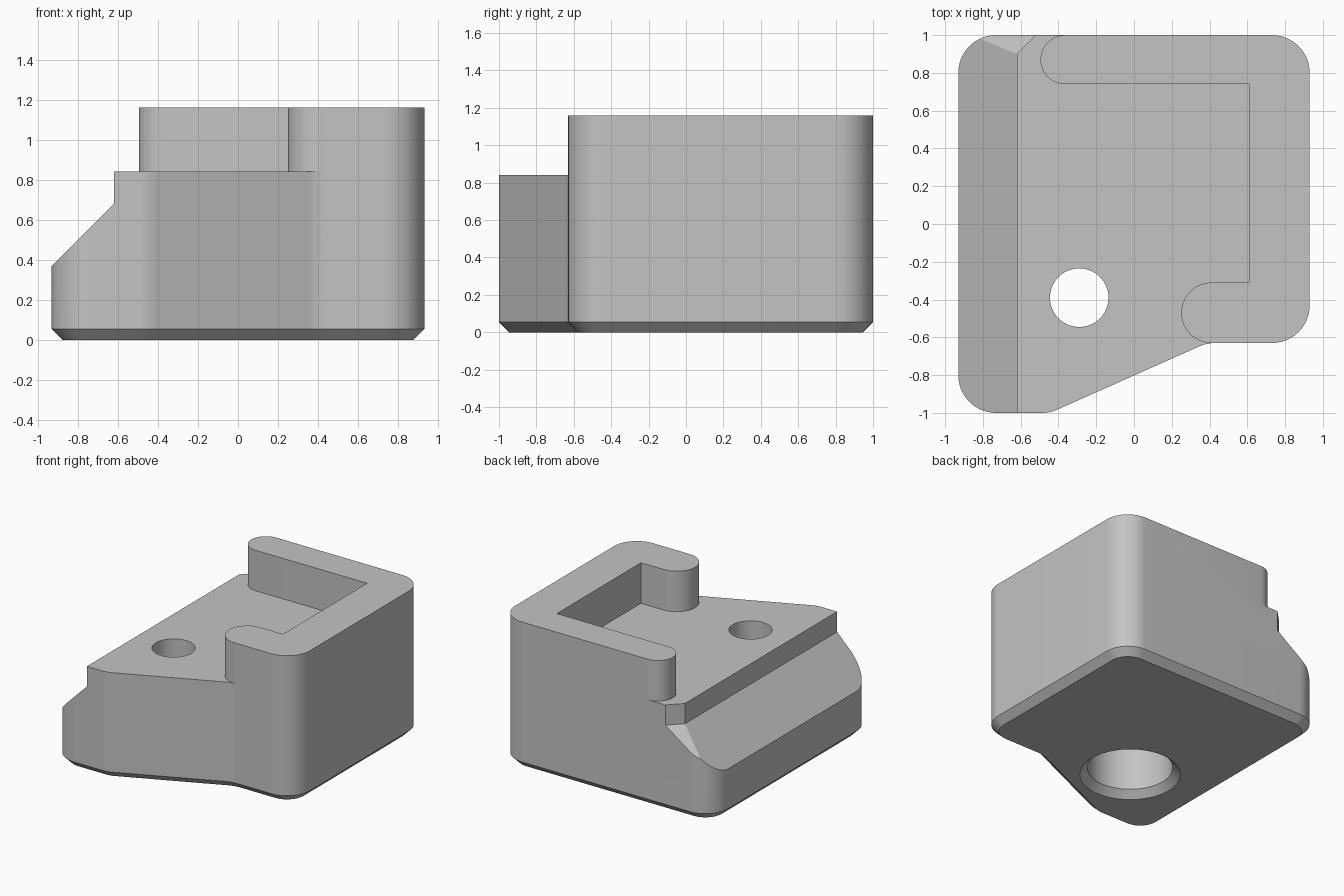
import bpy, bmesh, math
from mathutils import Vector

if "Cube" in bpy.data.objects:
    bpy.data.objects.remove(bpy.data.objects["Cube"])

grey = bpy.data.materials.new("light grey plastic")
grey.use_nodes = True
grey.diffuse_color = (0.55, 0.55, 0.55, 1)
grey.node_tree.nodes["Principled BSDF"].inputs["Base Color"].default_value = grey.diffuse_color


def arc(cx, cy, r, start, end, n=24):
    angles = [math.radians(start + (end - start) * i / n) for i in range(n + 1)]
    return [(cx + r * math.cos(a), cy + r * math.sin(a)) for a in angles]


def fillet(corners, r, step=5):
    """Round every corner of a polygon with a tangent arc."""
    out = []
    for i, c in enumerate(corners):
        p = Vector(c)
        a = (Vector(corners[i - 1]) - p).normalized()
        b = (Vector(corners[(i + 1) % len(corners)]) - p).normalized()
        half = a.angle(b) / 2
        mid = p + (a + b).normalized() * r / math.sin(half)
        start = p + a * r / math.tan(half) - mid
        end = p + b * r / math.tan(half) - mid
        n = max(4, round(math.degrees(start.angle(end)) / step))
        a0 = math.atan2(start.y, start.x)
        turn = math.atan2(start.x * end.y - start.y * end.x, start.dot(end))
        out += [(mid.x + r * math.cos(a0 + turn * k / n),
                 mid.y + r * math.sin(a0 + turn * k / n)) for k in range(n + 1)]
    return out


def loft(name, rings, chamfer=0):
    """Join rings of 3D points with side faces and cap both ends."""
    bm = bmesh.new()
    loops = [[bm.verts.new(p) for p in ring] for ring in rings]
    n = len(loops[0])
    for low, high in zip(loops, loops[1:]):
        for i in range(n):
            j = (i + 1) % n
            bm.faces.new((low[i], low[j], high[j], high[i]))
    bottom = bm.faces.new(loops[0][::-1])
    bm.faces.new(loops[-1])
    bmesh.ops.recalc_face_normals(bm, faces=bm.faces)
    if chamfer:
        bmesh.ops.bevel(bm, geom=list(bottom.edges), offset=chamfer,
                        segments=1, affect='EDGES')
    mesh = bpy.data.meshes.new(name)
    bm.to_mesh(mesh)
    bm.free()
    mesh.materials.append(grey)
    obj = bpy.data.objects.new(name, mesh)
    bpy.context.collection.objects.link(obj)
    return obj


def prism(name, outline, z0, z1, chamfer=0):
    return loft(name, [[(x, y, z) for x, y in outline] for z in (z0, z1)], chamfer)


def ledge_cutter(name, origin, inward, z=0.68):
    """Bar removing all beyond a vertical wall above a 45 degree slope."""
    o, d = Vector(origin), Vector(inward).normalized()
    along = Vector((-d.y, d.x))
    section = [(0, z), (0, 1.5), (-1, 1.5), (-1, z - 1)]
    return loft(name, [[(*(o + d * u + along * s), h) for u, h in section]
                       for s in (-3, 3)])


# Full-height block with rounded corners and chamfered foot
block = prism("bracket_body", fillet([(-0.93, 1), (-0.93, -1), (-0.445, -1),
              (0.386, -0.63), (0.93, -0.63), (0.93, 1)], 0.2), 0, 1.16, 0.055)

# Pocket that leaves the hooked C-shaped rail standing
pocket = prism("pocket_cutter",
               [(-0.365, 1.3)] + arc(-0.365, 0.87, 0.13, 90, 270)
               + [(0.61, 0.74), (0.61, -0.31)] + arc(0.41, -0.47, 0.16, 90, 270)
               + [(0.41, -1.3), (-1.3, -1.3), (-1.3, 1.3)], 0.84, 1.5)

# Sloped side ledge and its turned back corner
side_ledge = ledge_cutter("side_ledge_cutter", (-0.62, 0), (1, 0))
corner_ledge = ledge_cutter("corner_ledge_cutter", (-0.62, 0.9), (1, -1))

# Screw hole with a countersunk wide bore underneath
bore_profile = [(0.415, -0.05), (0.31, 0.055), (0.31, 0.5), (0.155, 0.5), (0.155, 1.5)]
screw_hole = loft("screw_hole_cutter",
                  [[(x, y, z) for x, y in arc(-0.29, -0.39, r, 0, 360, 64)[:-1]]
                   for r, z in bore_profile])

bpy.ops.object.select_all(action='DESELECT')
bpy.context.view_layer.objects.active = block
block.select_set(True)
for cutter in (pocket, side_ledge, corner_ledge, screw_hole):
    cutter.hide_render = True
    mod = block.modifiers.new(cutter.name, 'BOOLEAN')
    mod.operation, mod.solver, mod.object = 'DIFFERENCE', 'EXACT', cutter
    bpy.ops.object.modifier_apply(modifier=mod.name)
    bpy.data.objects.remove(cutter)

bpy.ops.object.shade_smooth_by_angle(angle=math.radians(20))
